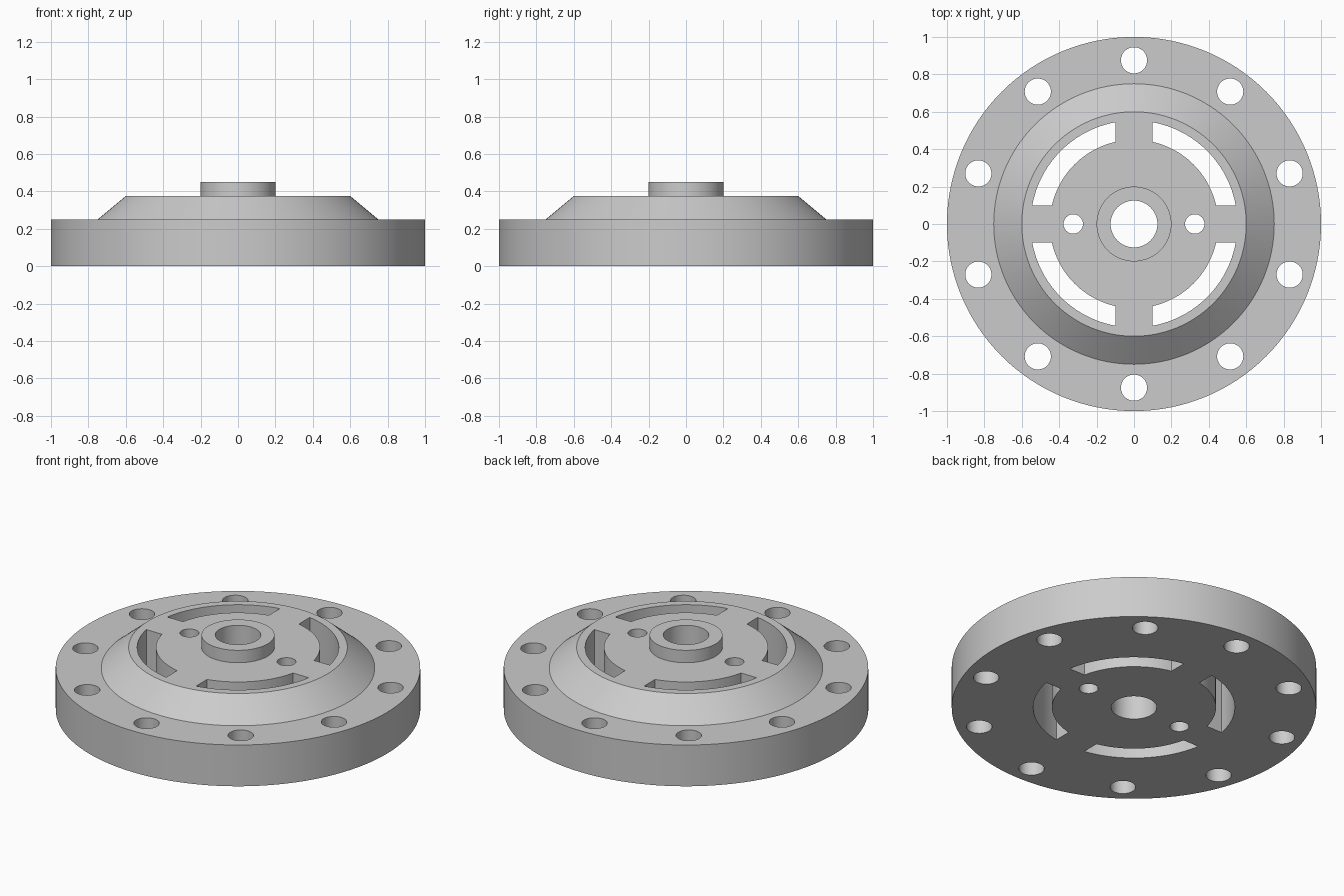
import bpy, bmesh
from math import sin, cos, pi, asin, sqrt, radians

SEGMENTS = 128

if "Cube" in bpy.data.objects:
    bpy.data.objects.remove(bpy.data.objects["Cube"])

steel = bpy.data.materials.new("plain grey metal")
steel.use_nodes = True
grey = (0.6, 0.6, 0.6, 1)
steel.diffuse_color = grey
steel.node_tree.nodes["Principled BSDF"].inputs["Base Color"].default_value = grey


def make_object(name, bm):
    bmesh.ops.recalc_face_normals(bm, faces=bm.faces)
    mesh = bpy.data.meshes.new(name)
    bm.to_mesh(mesh)
    bm.free()
    mesh.materials.append(steel)
    obj = bpy.data.objects.new(name, mesh)
    bpy.context.collection.objects.link(obj)
    return obj


def circle(radius, count, x=0, y=0):
    return [(x + radius * cos(2 * pi * i / count), y + radius * sin(2 * pi * i / count))
            for i in range(count)]


def add_prism(bm, outline, bottom=-0.1, top=0.6):
    """Closed vertical prism over a flat outline."""
    low = [bm.verts.new((x, y, bottom)) for x, y in outline]
    high = [bm.verts.new((x, y, top)) for x, y in outline]
    bm.faces.new(low[::-1])
    bm.faces.new(high)
    for i in range(len(outline)):
        j = (i + 1) % len(outline)
        bm.faces.new((low[i], low[j], high[j], high[i]))


def slot_outline(inner, outer, half_spoke, turn, steps=24):
    """Arc slot between two spokes with parallel sides."""
    points = []
    for radius, direction in ((outer, 1), (inner, -1)):
        start = asin(half_spoke / radius)
        arc = [start + (pi / 2 - 2 * start) * i / steps for i in range(steps + 1)]
        points += [(radius * cos(a + turn), radius * sin(a + turn)) for a in arc[::direction]]
    return points


# Stepped body: flange, sloped shoulder, flat plate and raised hub
bm = bmesh.new()
profile = [(1, 0), (1, 0.25), (0.75, 0.25), (0.6, 0.375), (0.2, 0.375), (0.2, 0.45)]
rings = [[bm.verts.new((x, y, z)) for x, y in circle(r, SEGMENTS)] for r, z in profile]
bm.faces.new(rings[0][::-1])
bm.faces.new(rings[-1])
for lower, upper in zip(rings, rings[1:]):
    for i in range(SEGMENTS):
        j = (i + 1) % SEGMENTS
        bm.faces.new((lower[i], lower[j], upper[j], upper[i]))
body = make_object("flange_body", bm)

# Through holes: bore, pin holes, bolt circle and arc slots
bm = bmesh.new()
add_prism(bm, circle(0.125, 64))
for side in (-1, 1):
    add_prism(bm, circle(0.052, 40, side * 0.325))
for k in range(10):
    angle = radians(90 + 36 * k)
    add_prism(bm, circle(0.07, 48, 0.875 * cos(angle), 0.875 * sin(angle)))
for k in range(4):
    add_prism(bm, slot_outline(0.45, 0.553, 0.1, k * pi / 2))
cutter = make_object("hole_cutter", bm)
cutter.hide_render = True

cut = body.modifiers.new("holes", "BOOLEAN")
cut.operation = "DIFFERENCE"
cut.solver = "EXACT"
cut.object = cutter
bpy.ops.object.select_all(action="DESELECT")
body.select_set(True)
bpy.context.view_layer.objects.active = body
bpy.ops.object.modifier_apply(modifier=cut.name)
bpy.data.objects.remove(cutter)

# Smooth round walls, crisp edges
bpy.ops.object.shade_smooth_by_angle(angle=radians(25))
